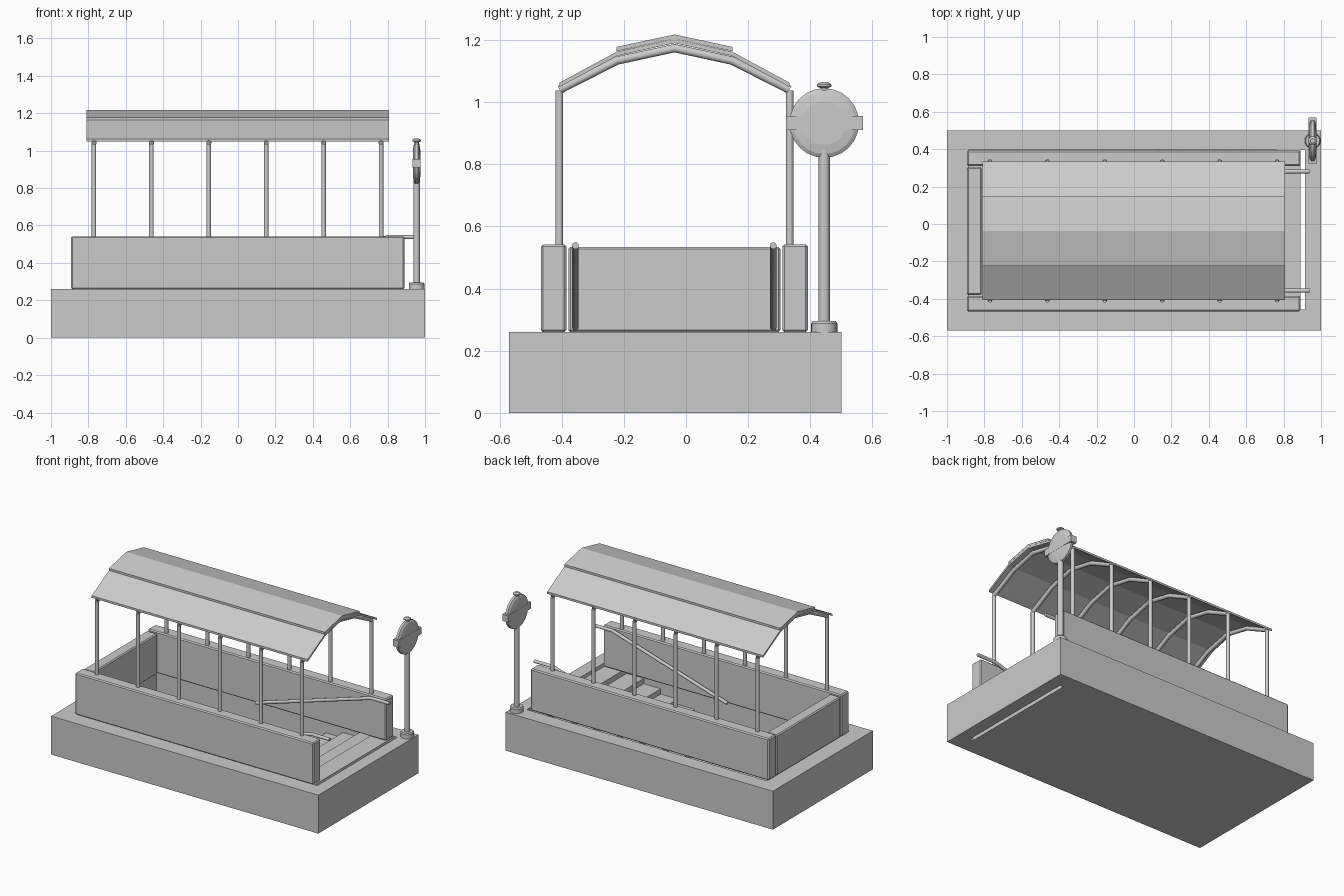
import bpy, bmesh, math
from mathutils import Vector, Matrix

if "Cube" in bpy.data.objects:
    bpy.data.objects.remove(bpy.data.objects["Cube"])

grey = bpy.data.materials.new("plain_grey")
grey.diffuse_color = (0.6, 0.6, 0.6, 1)
grey.use_nodes = True
grey.node_tree.nodes["Principled BSDF"].inputs["Base Color"].default_value = grey.diffuse_color


def finish(name, bm, smooth=False, bevel=0):
    if bevel:
        bmesh.ops.bevel(bm, geom=bm.edges[:], offset=bevel, segments=1, affect='EDGES')
    bmesh.ops.recalc_face_normals(bm, faces=bm.faces[:])
    me = bpy.data.meshes.new(name)
    bm.to_mesh(me)
    bm.free()
    me.materials.append(grey)
    ob = bpy.data.objects.new(name, me)
    bpy.context.collection.objects.link(ob)
    if smooth:
        bpy.ops.object.select_all(action='DESELECT')
        ob.select_set(True)
        bpy.context.view_layer.objects.active = ob
        bpy.ops.object.shade_smooth_by_angle(angle=math.radians(35))
    return ob


def box(name, lo, hi, bevel=0):
    lo, hi = Vector(lo), Vector(hi)
    bm = bmesh.new()
    m = Matrix.Translation((lo + hi) / 2) @ Matrix.Diagonal((*(hi - lo), 1))
    bmesh.ops.create_cube(bm, size=1, matrix=m)
    return finish(name, bm, bevel=bevel)


def extrude(name, pts, vec):
    """Prism from a planar outline."""
    bm = bmesh.new()
    f = bm.faces.new([bm.verts.new(p) for p in pts])
    r = bmesh.ops.extrude_face_region(bm, geom=[f])
    bmesh.ops.translate(bm, vec=vec, verts=[v for v in r['geom'] if isinstance(v, bmesh.types.BMVert)])
    return finish(name, bm)


def tube(name, pts, r, n=12):
    """Round bar with mitred joints along a path."""
    pts = [Vector(p) for p in pts]
    d = [(b - a).normalized() for a, b in zip(pts, pts[1:])]
    side = d[0].orthogonal().normalized()
    up = d[0].cross(side)
    ring = [pts[0] + r * (side * math.cos(2 * math.pi * k / n) + up * math.sin(2 * math.pi * k / n))
            for k in range(n)]
    bm = bmesh.new()
    rows = [[bm.verts.new(p) for p in ring]]
    for i in range(1, len(pts)):
        nrm = (d[i - 1] + d[min(i, len(d) - 1)]).normalized()
        ring = [p + d[i - 1] * ((pts[i] - p).dot(nrm) / d[i - 1].dot(nrm)) for p in ring]
        rows.append([bm.verts.new(p) for p in ring])
    for a, b in zip(rows, rows[1:]):
        for k in range(n):
            bm.faces.new((a[k], a[(k + 1) % n], b[(k + 1) % n], b[k]))
    bm.faces.new(rows[0])
    bm.faces.new(rows[-1])
    return finish(name, bm, smooth=True)


def lathe(name, profile, axis, centre, n=24, smooth=False):
    """Spin (radius, height) points around an axis ('X' or 'Z')."""
    bm = bmesh.new()
    rows = []
    for r, h in profile:
        row = []
        for k in range(n):
            a = 2 * math.pi * k / n
            c, s = r * math.cos(a), r * math.sin(a)
            row.append(bm.verts.new(Vector((h, c, s) if axis == 'X' else (c, s, h)) + Vector(centre)))
        rows.append(row)
    for a, b in zip(rows, rows[1:]):
        for k in range(n):
            bm.faces.new((a[k], a[(k + 1) % n], b[(k + 1) % n], b[k]))
    bm.faces.new(rows[0])
    bm.faces.new(rows[-1])
    return finish(name, bm, smooth)


# pavement slab with a rectangular opening
X0, X1, Y0, Y1, TOP = -0.885, 0.915, -0.457, 0.395, 0.26
bm = bmesh.new()
outer = [(-1, -0.57), (1, -0.57), (1, 0.5), (-1, 0.5)]
inner = [(X0, Y0), (X1, Y0), (X1, Y1), (X0, Y1)]
ob_, ot, ib, it = [[bm.verts.new((x, y, z)) for x, y in loop]
                   for loop, z in ((outer, 0), (outer, TOP), (inner, 0), (inner, TOP))]
for a, b in ((ob_, ot), (ot, it), (it, ib), (ib, ob_)):
    for k in range(4):
        bm.faces.new((a[k], a[(k + 1) % 4], b[(k + 1) % 4], b[k]))
finish("pavement_slab", bm)

# stairs going down from the open end, with the lower floor
steps, run, rise = 7, 0.127, 0.036
outline = [(X0, 0), (0.89, 0)]
for i in range(steps):
    z = 0.256 - rise * i
    outline += [(0.89 - run * i, z), (0.89 - run * (i + 1), z)]
outline += [(0.89 - run * steps, 0.006), (X0, 0.006)]
extrude("stairs", [(x, Y0, z) for x, z in outline], (0, Y1 - Y0, 0))

# parapet walls
box("front_wall", (-0.893, -0.467, TOP), (0.89, -0.385, 0.542), 0.007)
box("back_wall", (-0.893, 0.31, TOP), (0.89, 0.392, 0.542), 0.007)
box("end_wall", (-0.893, -0.379, TOP), (-0.815, 0.304, 0.534), 0.007)

# handrails
for name, y in (("front_handrail", -0.356), ("back_handrail", 0.281)):
    tube(name, [(0.937, y, 0.538), (0.8, y, 0.538), (-0.06, y, 0.276)], 0.011)

# canopy frame: posts and bent rafters
MID = -0.037
for i in range(6):
    x = -0.77 + 0.307 * i
    for s, side in ((-1, "front"), (1, "back")):
        tube(f"{side}_post_{i + 1}", [(x, MID + s * 0.371, 0.53), (x, MID + s * 0.371, 1.037)], 0.0125)
    tube(f"rafter_{i + 1}", [(x, MID + dy, z) for dy, z in
         ((-0.37, 1.04), (-0.185, 1.134), (0, 1.174), (0.185, 1.134), (0.37, 1.04))], 0.0135)


# canopy roof: folded sheet with a ridge sheet on top
def sheet(name, half, t):
    path = [(-dy, z) for dy, z in half] + [(dy, z) for dy, z in half[-2::-1]]
    loop = path + [(y, z + t) for y, z in reversed(path)]
    extrude(name, [(-0.81, MID + y, z) for y, z in loop], (1.616, 0, 0))


sheet("roof_sheet", [(0.37, 1.049), (0.185, 1.149), (0, 1.19)], 0.014)
sheet("ridge_sheet", [(0.187, 1.164), (0, 1.204)], 0.014)

# sign on a pole
SX, SY, SZ = 0.955, 0.445, 0.933
lathe("sign_foot", [(0.042, TOP), (0.042, 0.288), (0.037, 0.295)], 'Z', (SX, SY, 0), smooth=True)
tube("sign_pole", [(SX, SY, TOP), (SX, SY, 0.90)], 0.018, 16)
lathe("sign_disc", [(0.07, -0.02), (0.1, -0.015), (0.112, -0.008), (0.112, 0.008), (0.1, 0.015),
                    (0.07, 0.02)], 'X', (SX, SY, SZ))
box("sign_bar", (SX - 0.021, 0.322, 0.911), (SX + 0.021, 0.57, 0.956))
lathe("sign_finial", [(0.012, 1.035), (0.013, 1.046), (0.023, 1.05), (0.023, 1.057), (0.012, 1.065)],
      'Z', (SX, SY, 0), smooth=True)
